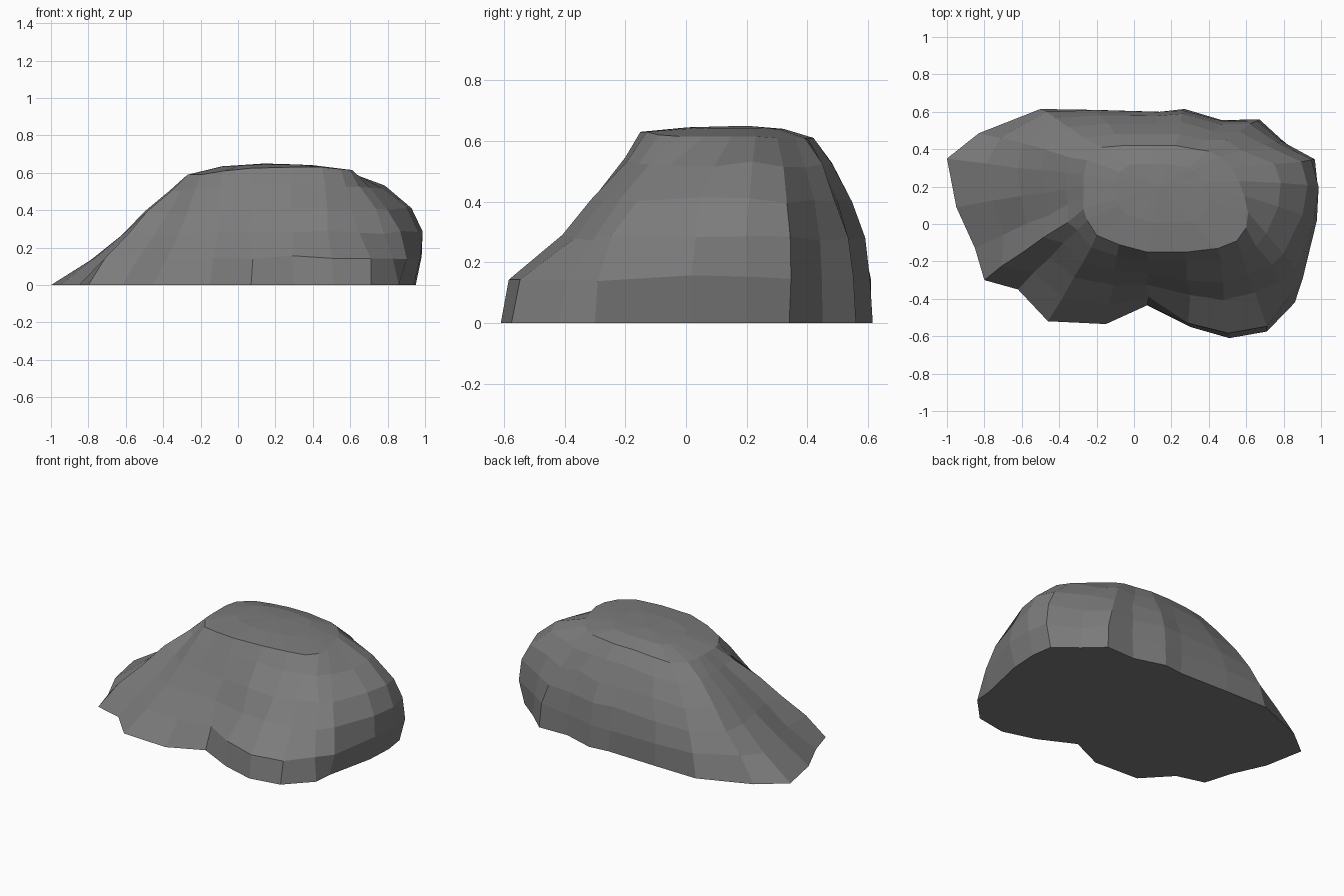
import bpy, bmesh, random

random.seed(4)

# Each spoke: foot x, foot y, shoulder x, shoulder y, shoulder z, steepness
# (steepness 0 means the stepped lobe profile below)
SPOKES = [
    (-1.00, .35, -.27, .26, .59, .85), (-.95, .09, -.27, .20, .59, .9),
    (-.85, -.13, -.27, .14, .59, .95), (-.80, -.30, -.27, .08, .59, 1.2),
    (-.62, -.35, -.25, .02, .59, 1.0), (-.46, -.52, -.20, -.06, .59, .9),
    (-.15, -.535, -.08, -.11, .61, .95), (.07, -.435, .07, -.15, .625, 1.25),
    (.30, -.55, .28, -.15, .63, 0), (.51, -.61, .45, -.13, .63, 0),
    (.71, -.575, .55, -.09, .62, 0), (.86, -.42, .60, -.02, .615, 1.7),
    (.91, -.30, .61, .06, .615, 2.3), (.98, .02, .59, .15, .615, 3.6),
    (.99, .20, .56, .23, .615, 4.8), (.97, .34, .52, .30, .61, 4.2),
    (.79, .45, .46, .36, .61, 3.0), (.67, .56, .40, .39, .61, 2.4),
    (.47, .555, .33, .40, .61, 2.5), (.27, .615, .22, .42, .61, 2.5),
    (.14, .60, .08, .42, .61, 2.5), (-.20, .61, -.05, .42, .60, 2.4),
    (-.50, .615, -.17, .41, .59, 1.9), (-.83, .485, -.25, .34, .59, 1.15),
]
LEVELS = (0, .24, .46, .66, .85, 1)
LOBE = (0, .06, .42, .62, .87, 1)
PEAK = (.14, .20, .65)

bm = bmesh.new()
rings = []

# Sloping sides, each spoke curving from its foot to its shoulder
for t, step in zip(LEVELS, LOBE):
    ring = []
    for fx, fy, sx, sy, sz, p in SPOKES:
        f = t ** p if p else step
        j = .01 if 0 < t < 1 else 0
        x = fx + (sx - fx) * f + random.uniform(-j, j)
        y = fy + (sy - fy) * f + random.uniform(-j, j) * .6
        if t == 0 and fx > .9:  # the right end is slightly undercut
            x -= .04
        ring.append(bm.verts.new((min(x, 1), y, sz * t + random.uniform(-j, j))))
    rings.append(ring)

# Shallow crown
rings.append([bm.verts.new((PEAK[0] + (s[2] - PEAK[0]) * .55,
                            PEAK[1] + (s[3] - PEAK[1]) * .55,
                            s[4] + (PEAK[2] - s[4]) * .75)) for s in SPOKES])
peak = bm.verts.new(PEAK)

n = len(SPOKES)
for low, high in zip(rings, rings[1:]):
    for i in range(n):
        k = (i + 1) % n
        bm.faces.new((low[i], low[k], high[k], high[i]))
for i in range(n):
    bm.faces.new((rings[-1][i], rings[-1][(i + 1) % n], peak))

# Flat underside
bm.faces.new(rings[0][::-1])

bmesh.ops.recalc_face_normals(bm, faces=bm.faces)
mesh = bpy.data.meshes.new("boulder")
bm.to_mesh(mesh)
bm.free()

# Dark grey stone
stone = bpy.data.materials.new("stone")
stone.diffuse_color = (.2, .2, .2, 1)
mesh.materials.append(stone)
boulder = bpy.data.objects.new("boulder", mesh)
bpy.context.collection.objects.link(boulder)
